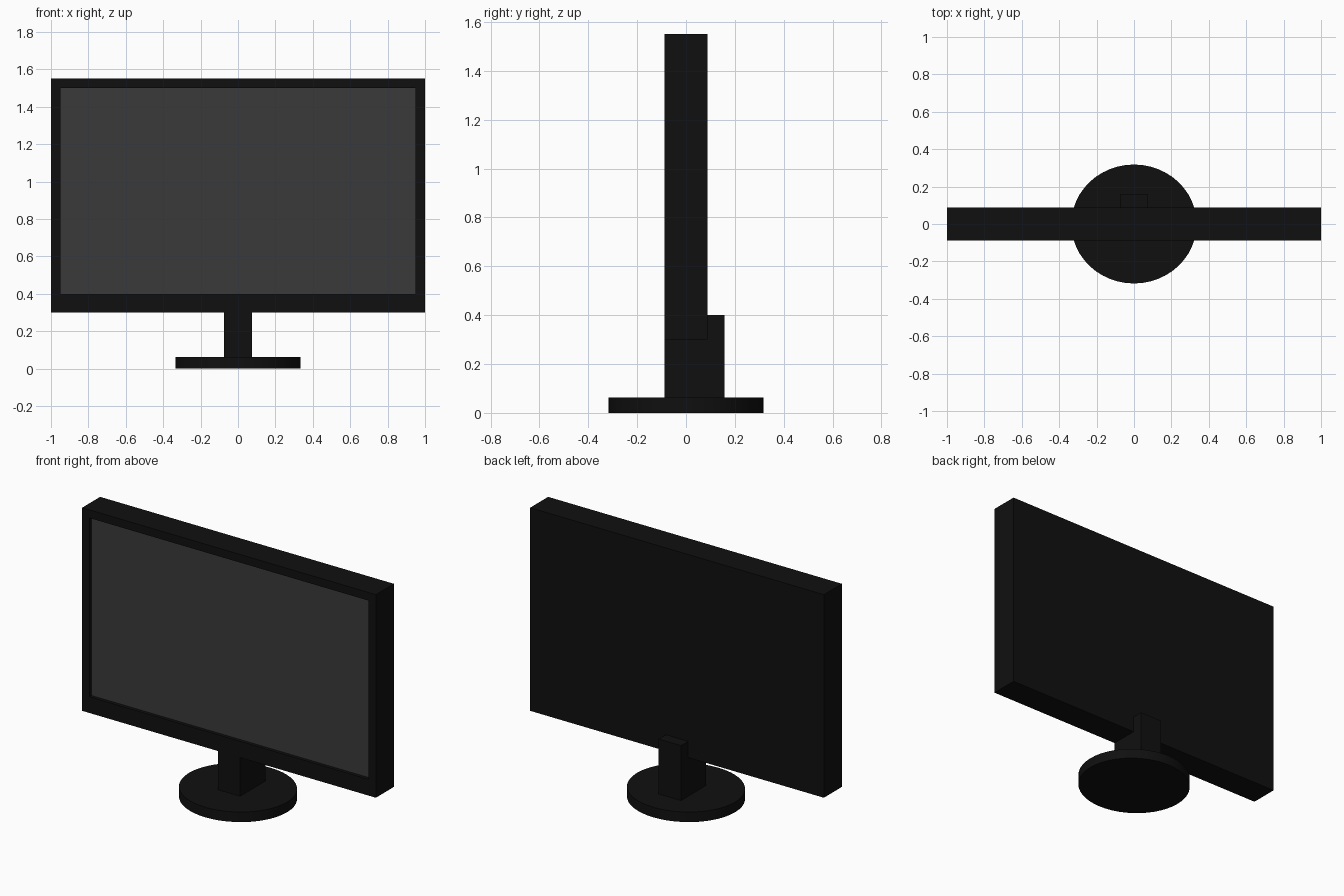
import bpy, bmesh
from mathutils import Vector

if "Cube" in bpy.data.objects:
    bpy.data.objects.remove(bpy.data.objects["Cube"])


def material(name, value):
    m = bpy.data.materials.new(name)
    m.diffuse_color = (value, value, value, 1)
    m.use_nodes = True
    m.node_tree.nodes["Principled BSDF"].inputs["Base Color"].default_value = m.diffuse_color
    return m


BLACK = material("black_plastic", 0.005)
GREY = material("dark_glass", 0.042)


def finish(name, bm, mat):
    bmesh.ops.recalc_face_normals(bm, faces=bm.faces)
    mesh = bpy.data.meshes.new(name)
    bm.to_mesh(mesh)
    bm.free()
    mesh.materials.append(mat)
    obj = bpy.data.objects.new(name, mesh)
    bpy.context.collection.objects.link(obj)
    return obj


def extrude_profile(name, points, direction, mat):
    bm = bmesh.new()
    face = bm.faces.new([bm.verts.new(p) for p in points])
    ext = bmesh.ops.extrude_face_region(bm, geom=[face], use_keep_orig=True)
    verts = [g for g in ext["geom"] if isinstance(g, bmesh.types.BMVert)]
    bmesh.ops.translate(bm, verts=verts, vec=Vector(direction))
    return finish(name, bm, mat)


def rect(x, z0, z1, y):
    return [(-x, y, z0), (x, y, z0), (x, y, z1), (-x, y, z1)]


FRONT, BACK, RECESS = -0.0875, 0.0875, 0.02

# Housing: closed at the back, bezel in front, shallow walls around the screen
bm = bmesh.new()
rings = [[bm.verts.new(p) for p in r] for r in (
    rect(1, 0.30, 1.55, BACK), rect(1, 0.30, 1.55, FRONT),
    rect(0.95, 0.40, 1.50, FRONT), rect(0.95, 0.40, 1.50, FRONT + RECESS))]
bm.faces.new(rings[0])
for a, b in zip(rings, rings[1:]):
    for i in range(4):
        j = (i + 1) % 4
        bm.faces.new((a[i], a[j], b[j], b[i]))
finish("housing", bm, BLACK)

# Screen panel at the bottom of the recess
bm = bmesh.new()
bm.faces.new([bm.verts.new(p) for p in rect(0.95, 0.40, 1.50, FRONT + RECESS)])
finish("screen", bm, GREY)

# Neck: stepped side profile, hugging the underside and back of the housing
neck = [(FRONT, 0.06), (0.157, 0.06), (0.157, 0.40),
        (BACK, 0.40), (BACK, 0.30), (FRONT, 0.30)]
extrude_profile("neck", [(-0.076, y, z) for y, z in neck], (0.152, 0, 0), BLACK)

# Base: slightly oval disc
bpy.ops.mesh.primitive_cylinder_add(vertices=48, radius=1, depth=0.062,
                                    location=(0, 0, 0.031))
base = bpy.context.object
base.name = "base"
base.scale = (0.335, 0.318, 1)
bpy.ops.object.transform_apply(location=False, rotation=False, scale=True)
bpy.ops.object.shade_smooth_by_angle()
base.data.materials.append(BLACK)
